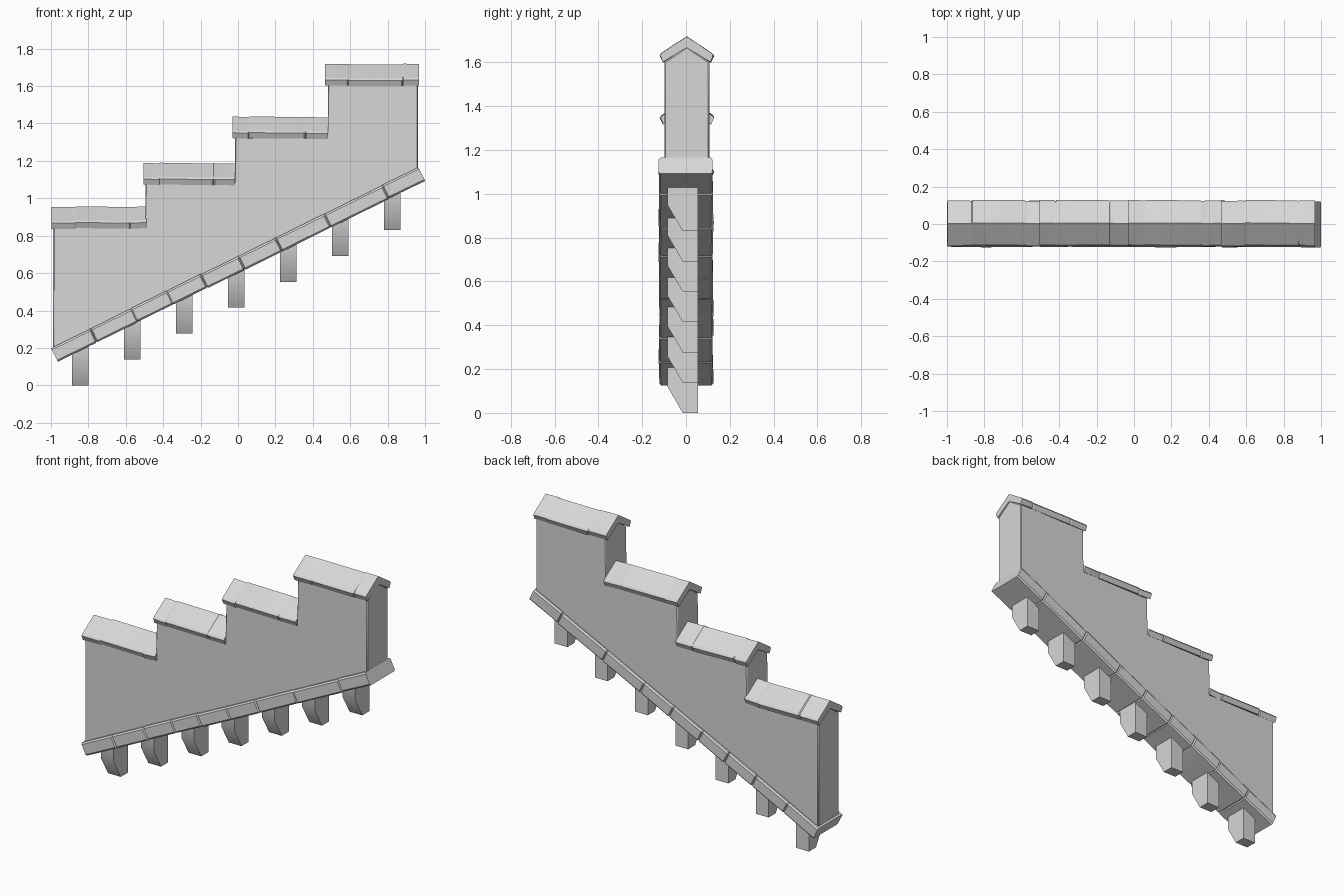
import bpy, bmesh, math, random
from mathutils import Matrix, Vector

random.seed(4)
if "Cube" in bpy.data.objects:
    bpy.data.objects.remove(bpy.data.objects["Cube"], do_unlink=True)

stone = bpy.data.materials.new("pale grey stone")
stone.use_nodes = True
grey = (0.68, 0.68, 0.68, 1)
stone.diffuse_color = grey
stone.node_tree.nodes["Principled BSDF"].inputs["Base Color"].default_value = grey


def loft(name, rings, matrix=None, angle=20):
    """Skin a row of equal closed rings and cap both ends."""
    bm = bmesh.new()
    rows = [[bm.verts.new(p) for p in ring] for ring in rings]
    n = len(rows[0])
    for a, b in zip(rows, rows[1:]):
        for i in range(n):
            j = (i + 1) % n
            bm.faces.new((a[i], a[j], b[j], b[i]))
    bm.faces.new(rows[0])
    bm.faces.new(rows[-1])
    bmesh.ops.recalc_face_normals(bm, faces=bm.faces)
    if matrix:
        bm.transform(matrix)
    mesh = bpy.data.meshes.new(name)
    bm.to_mesh(mesh)
    bm.free()
    obj = bpy.data.objects.new(name, mesh)
    bpy.context.collection.objects.link(obj)
    mesh.materials.append(stone)
    bpy.ops.object.select_all(action='DESELECT')
    obj.select_set(True)
    bpy.context.view_layer.objects.active = obj
    bpy.ops.object.shade_smooth_by_angle(angle=math.radians(angle))
    return obj


def stone_course(name, section, start, end, joints, groove, wobble, matrix):
    """Sweep a (y, z) section along x, with a fine groove at each joint."""
    stations = [(start, 1)]
    for x in joints:
        stations += [(x - 0.006, 1), (x, groove), (x + 0.006, 1)]
    stations.append((end, 1))
    rings = []
    for x, size in stations:
        dy, dz = (random.uniform(-wobble, wobble) for _ in range(2))
        rings.append([(x, y * size + dy, z * size + dz) for y, z in section])
    return loft(name, rings, matrix)


MID = 0.004
base = Vector((-1.0, 0, 0.2))
run, rise = 1.965, 0.965
slope = math.atan2(rise, run)


def slope_z(x):
    return base.z + (x - base.x) * rise / run


# Stepped wall with a ridge along every step
edges = [-0.988, -0.495, -0.015, 0.48, 0.963]
ridges = [0.955, 1.188, 1.435, 1.718]


def wall_slice(y, lift):
    pts = [(edges[-1], y, slope_z(edges[-1]) - 0.02),
           (edges[0], y, slope_z(edges[0]) - 0.02)]
    for i, top in enumerate(ridges):
        pts += [(edges[i], y, top - lift), (edges[i + 1], y, top - lift)]
    return pts


wall = loft("stepped_wall", [wall_slice(-0.099, 0.115), wall_slice(MID, 0.045),
                             wall_slice(0.107, 0.115)])
bevel = wall.modifiers.new("worn corners", 'BEVEL')
bevel.width = 0.006
bevel.segments = 1
bevel.limit_method = 'ANGLE'
bevel.angle_limit = math.radians(75)

# Gabled coping stones, one for each step
coping = [(0, 0), (0.114, -0.075), (0.122, -0.086), (0.108, -0.116),
          (0, -0.05),
          (-0.108, -0.116), (-0.122, -0.086), (-0.114, -0.075)]
spans = [(-0.997, -0.49), (-0.505, -0.015), (-0.03, 0.48), (0.465, 0.967)]
coping_joints = [(-0.87, -0.58), (-0.42, -0.13), (0.06, 0.36), (0.59, 0.88)]
for i, (span, joints) in enumerate(zip(spans, coping_joints)):
    stone_course(f"coping_{i + 1}", coping, *span, joints, 0.97, 0.003,
                 Matrix.Translation((0, MID, ridges[i])))

# Sloping band of blocks under the wall
band = [(-0.115, 0), (-0.123, -0.01), (-0.123, -0.072), (-0.115, -0.081),
        (0.115, -0.081), (0.123, -0.072), (0.123, -0.01), (0.115, 0)]
length = math.hypot(run, rise)
band_joints = [(x - base.x) / math.cos(slope)
               for x in (-0.79, -0.57, -0.38, -0.2, 0.0, 0.2, 0.46, 0.77)]
stone_course("sloping_band", band, 0, length, band_joints, 0.94, 0.002,
             Matrix.Translation(base) @ Matrix.Rotation(-slope, 4, 'Y'))

# Corbels stepping up beneath the band
corbel = [(0.055, 0), (-0.015, 0), (-0.085, 0.12), (-0.085, 0.225), (0.055, 0.225)]
for i in range(7):
    x, z = -0.843 + 0.278 * i, 0.1383 * i
    rings = [[(x + side * 0.044, y, z + h) for y, h in corbel] for side in (-1, 1)]
    loft(f"corbel_{i + 1}", rings, angle=40)
